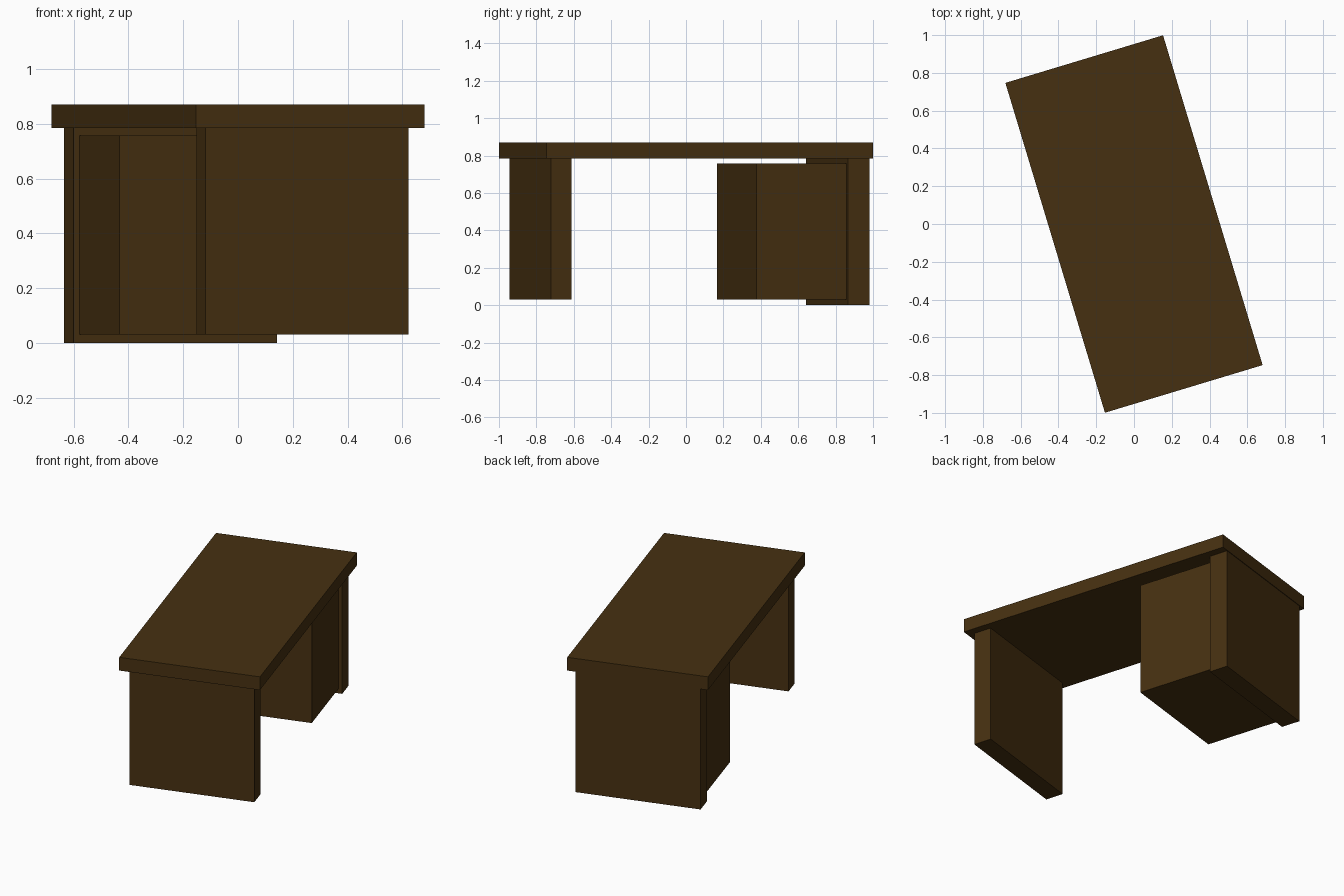
import bpy, math
from mathutils import Matrix

if "Cube" in bpy.data.objects:
    bpy.data.objects.remove(bpy.data.objects["Cube"])

wood = bpy.data.materials.new("dark_brown_wood")
wood.diffuse_color = (0.062, 0.030, 0.0055, 1)
wood.use_nodes = True
wood.node_tree.nodes["Principled BSDF"].inputs["Base Color"].default_value = wood.diffuse_color

# the whole desk is turned about the vertical axis
TURN = Matrix.Rotation(math.radians(16.8), 4, 'Z')


def box(name, u, v, z):
    """Box from (min, max) ranges along the desk's own axes."""
    bpy.ops.mesh.primitive_cube_add(size=1)
    ob = bpy.context.object
    ob.name = name
    size = Matrix.Diagonal((u[1] - u[0], v[1] - v[0], z[1] - z[0], 1))
    centre = Matrix.Translation((sum(u) / 2, sum(v) / 2, sum(z) / 2))
    ob.data.transform(TURN @ centre @ size)
    ob.data.materials.append(wood)
    return ob


# desk top
box("desk_top", (-0.436, 0.436), (-0.912, 0.912), (0.784, 0.87))
# end panels that carry the top
box("front_panel_leg", (-0.387, 0.387), (-0.87, -0.755), (0.03, 0.785))
box("back_panel_leg", (-0.389, 0.387), (0.787, 0.908), (0.0, 0.785))
# drawer cabinet against the back panel
box("drawer_cabinet", (-0.367, 0.364), (0.283, 0.79), (0.03, 0.757))
